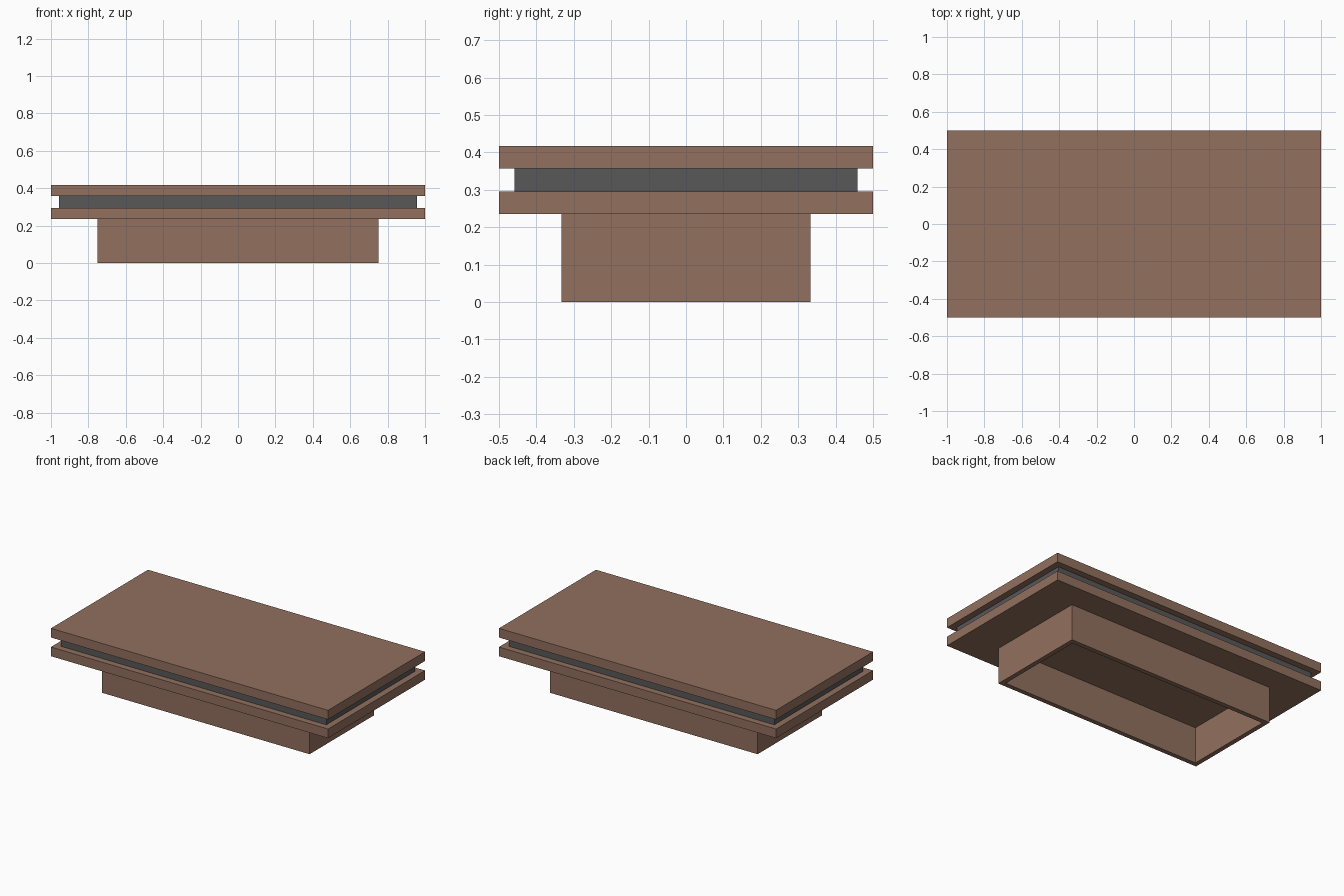
import bpy, bmesh

if "Cube" in bpy.data.objects:
    bpy.data.objects.remove(bpy.data.objects["Cube"])


def material(name, rgb):
    m = bpy.data.materials.new(name)
    m.diffuse_color = (*rgb, 1.0)
    m.use_nodes = True
    m.node_tree.nodes["Principled BSDF"].inputs["Base Color"].default_value = m.diffuse_color
    return m


BROWN = material("brown", (0.287, 0.162, 0.112))
GRAY = material("dark_gray", (0.098, 0.098, 0.102))


def add_object(name, bm, mat):
    bmesh.ops.recalc_face_normals(bm, faces=bm.faces)
    mesh = bpy.data.meshes.new(name)
    bm.to_mesh(mesh)
    bm.free()
    mesh.materials.append(mat)
    obj = bpy.data.objects.new(name, mesh)
    bpy.context.collection.objects.link(obj)
    return obj


def slab(name, hx, hy, z0, z1, mat):
    bm = bmesh.new()
    bmesh.ops.create_cube(bm, size=1.0)
    for v in bm.verts:
        v.co = (v.co.x * 2 * hx, v.co.y * 2 * hy, z0 + (v.co.z + 0.5) * (z1 - z0))
    return add_object(name, bm, mat)


def frame(name, hx, hy, wall, z0, z1, mat):
    """Rectangular tube, open at top and bottom."""
    bm = bmesh.new()
    corners = [(-1, -1), (1, -1), (1, 1), (-1, 1)]
    profile = [(0, z0), (0, z1), (wall, z1), (wall, z0)]
    rings = [[bm.verts.new((sx * (hx - inset), sy * (hy - inset), z))
              for inset, z in profile] for sx, sy in corners]
    for i in range(4):
        a, b = rings[i], rings[(i + 1) % 4]
        for j in range(4):
            k = (j + 1) % 4
            bm.faces.new((a[j], b[j], b[k], a[k]))
    return add_object(name, bm, mat)


# Hollow plinth under the table
frame("base_frame", 0.75, 0.333, 0.03, 0.0, 0.235, BROWN)
# Two boards with a recessed band between them
slab("lower_board", 1.0, 0.5, 0.235, 0.295, BROWN)
slab("middle_band", 0.958, 0.458, 0.295, 0.357, GRAY)
slab("top_board", 1.0, 0.5, 0.357, 0.417, BROWN)
